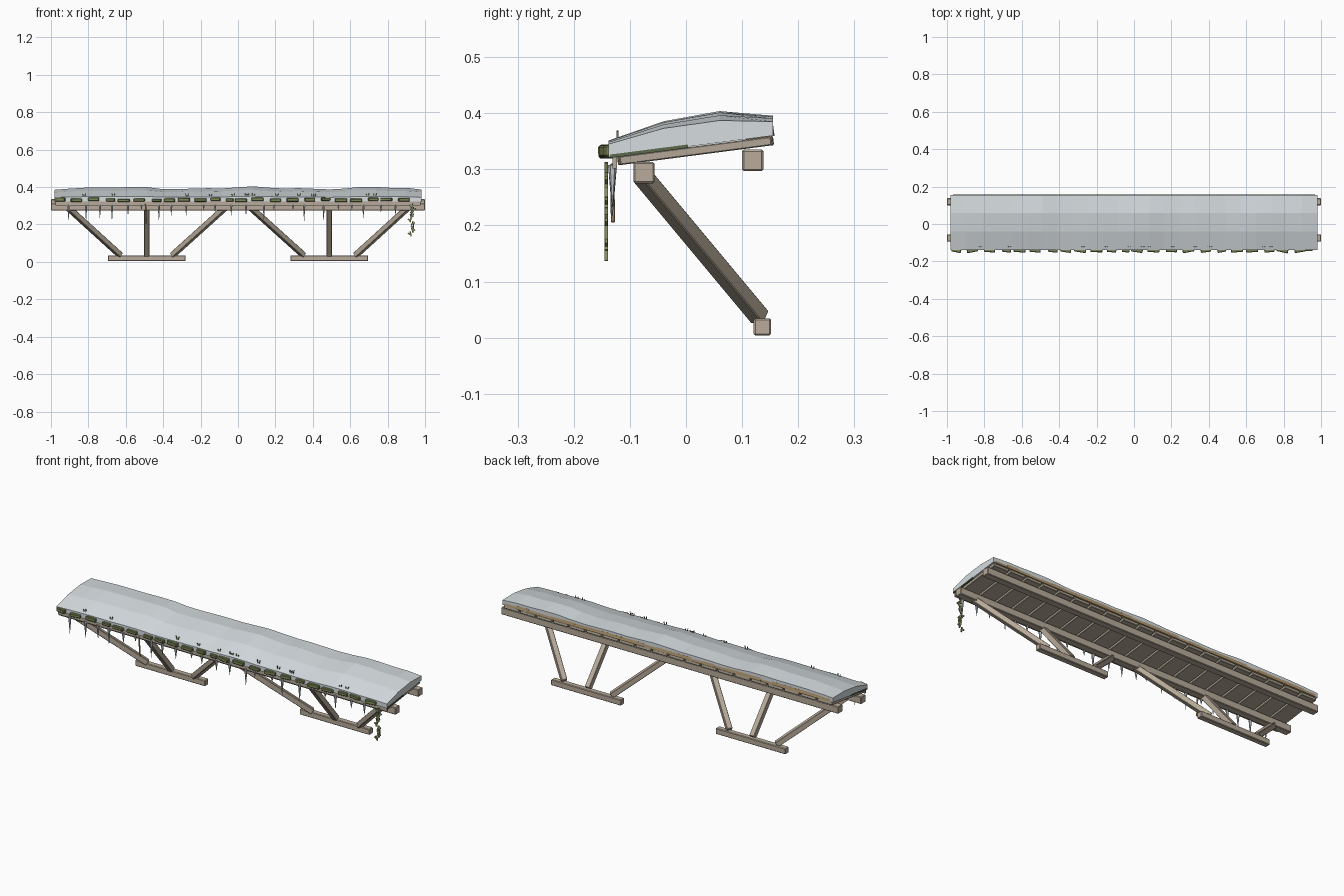
import bpy, bmesh, math, random
from mathutils import Vector, Matrix

random.seed(4)
if "Cube" in bpy.data.objects:
    bpy.data.objects.remove(bpy.data.objects["Cube"])


def material(name, r, g, b):
    m = bpy.data.materials.new(name)
    m.use_nodes = True
    m.diffuse_color = (r, g, b, 1)
    m.node_tree.nodes["Principled BSDF"].inputs["Base Color"].default_value = (r, g, b, 1)
    return m


SNOW = material("snow", 0.67, 0.72, 0.745)
WOOD = material("weathered wood", 0.48, 0.41, 0.325)
PLANK = material("plank wood", 0.45, 0.39, 0.31)
STRAW = material("dry straw", 0.46, 0.33, 0.17)
MOSS = material("moss", 0.20, 0.24, 0.09)
DARK_MOSS = material("dark moss", 0.11, 0.14, 0.07)
LEAF = material("vine green", 0.23, 0.29, 0.11)
ICE = material("ice", 0.54, 0.59, 0.62)


def finish(name, bm, mat, bevel=0):
    bmesh.ops.recalc_face_normals(bm, faces=bm.faces)
    mesh = bpy.data.meshes.new(name)
    bm.to_mesh(mesh)
    bm.free()
    mesh.materials.append(mat)
    ob = bpy.data.objects.new(name, mesh)
    bpy.context.collection.objects.link(ob)
    if bevel:
        mod = ob.modifiers.new("worn edges", "BEVEL")
        mod.width, mod.segments = bevel, 1
    return ob


def add_box(bm, centre, size, rot=None):
    m = Matrix.Translation(centre) @ (rot or Matrix()) @ Matrix.Diagonal((*size, 1))
    bmesh.ops.create_cube(bm, size=1, matrix=m)


def box(name, centre, size, mat, bevel=0, rot=None):
    bm = bmesh.new()
    add_box(bm, centre, size, rot)
    return finish(name, bm, mat, bevel)


def strut(name, start, end, width, mat):
    start, end = Vector(start), Vector(end)
    d = (end - start).normalized()
    side = d.cross(Vector((0, 0, 1))).normalized()
    rot = Matrix((side, d.cross(side), d)).transposed().to_4x4()
    return box(name, (start + end) / 2, (width, width, (end - start).length), mat, 0.002, rot)


# Long beams under the deck
box("front_beam", (0, -0.075, 0.294), (2, 0.038, 0.038), WOOD, 0.003)
box("back_beam", (0, 0.119, 0.316), (2, 0.038, 0.038), WOOD, 0.003)

# Two bracket frames, each with a wall rail and three braces
for side, s in (("right", -1), ("left", 1)):
    box(side + "_wall_rail", (s * 0.488, 0.136, 0.019), (0.415, 0.031, 0.031), WOOD, 0.003)
    for part, top, foot in (("inner", 0.07, 0.35), ("middle", 0.488, 0.488), ("outer", 0.907, 0.63)):
        strut(f"{side}_{part}_brace", (s * top, -0.078, 0.288), (s * foot, 0.132, 0.036), 0.028, WOOD)

# Sloping deck of cross planks
SLOPE = math.atan2(0.036, 0.277)
TILT = Matrix.Rotation(SLOPE, 4, "X")


def deck_top(y):
    return 0.342 + (y - 0.017) * math.tan(SLOPE)


bm = bmesh.new()
COUNT = 20
PITCH = 1.956 / COUNT
for i in range(COUNT):
    x = (i + 0.5 - COUNT / 2) * PITCH
    length = 0.277 + random.uniform(-0.006, 0.004)
    add_box(bm, (x, 0.017, 0.333), (PITCH - 0.009, length, 0.016), TILT)
finish("deck_planks", bm, PLANK, 0.002)
box("front_fascia", (0, -0.127, 0.314), (1.95, 0.008, 0.026), WOOD)

# Straw layer showing along the back edge
bm = bmesh.new()
for i in range(28):
    x = (i - 13.5) * 0.069
    add_box(bm, (x, 0.131, 0.365), (0.071, 0.049 + random.uniform(0, 0.003), 0.018), TILT)
finish("straw_layer", bm, STRAW)

# Undulating snow cover, lofted along the roof
PROFILE = ((-0.138, 0.345, 0.006), (-0.04, 0.373, 0.012), (0.06, 0.387, 0.016), (0.155, 0.385, 0.010))
bm = bmesh.new()
rings = []
SECTIONS = 24
for i in range(SECTIONS + 1):
    x = -0.98 + 1.96 * i / SECTIONS
    wave = 0.5 + 0.32 * math.sin(x * 9 + 1) + 0.18 * math.sin(x * 21) + random.uniform(-0.1, 0.1)
    back = deck_top(0.155) + 0.004 + 0.009 * abs(math.sin(x * 7))
    if i in (0, SECTIONS):
        wave, back = wave * (i == 0), deck_top(0.155)
    pts = [(x, y, z + lift * wave) for y, z, lift in PROFILE]
    pts += [(x, 0.155, back), (x, -0.138, deck_top(-0.138))]
    rings.append([bm.verts.new(p) for p in pts])
for a, b in zip(rings, rings[1:]):
    for j in range(len(a)):
        k = (j + 1) % len(a)
        bm.faces.new((a[j], b[j], b[k], a[k]))
bm.faces.new(rings[0])
bm.faces.new(rings[-1])
finish("snow_cover", bm, SNOW)

# Moss layer at the ends and clumps along the front edge
for side, s in (("right", -1), ("left", 1)):
    box(side + "_moss_edge", (s * 0.977, -0.066, deck_top(-0.066) + 0.001), (0.01, 0.14, 0.006), DARK_MOSS, 0, TILT)
bm = bmesh.new()
x = -0.95
while x < 0.96:
    w = random.uniform(0.04, 0.065)
    turn = Matrix.Rotation(random.uniform(-0.22, 0.22), 4, "Z")
    add_box(bm, (x, -0.141, 0.332 + random.uniform(-0.003, 0.003)), (w, 0.02, random.uniform(0.016, 0.021)), turn)
    x += w + random.uniform(0.015, 0.035)
finish("moss_clumps", bm, MOSS, 0.003)

# Small sprigs poking out of the snow
bm = bmesh.new()
for i in range(14):
    x = random.uniform(-0.95, 0.95)
    for step in (-1, 1):
        lean = Matrix.Rotation(step * random.uniform(0.1, 0.4), 4, "Y")
        add_box(bm, (x + step * 0.005, -0.122, 0.355), (0.003, 0.003, random.uniform(0.015, 0.03)), lean)
finish("moss_sprigs", bm, LEAF)

# Icicles along the front edge
bm = bmesh.new()
for i in range(24):
    x = -0.9 + i * 0.079 + random.uniform(-0.015, 0.015)
    h = random.choice((0.03, 0.045, 0.06, 0.075, 0.09))
    bmesh.ops.create_cone(bm, cap_ends=True, segments=6, radius1=0.008, radius2=0.0005, depth=h,
                          matrix=Matrix.Translation((x, -0.131, 0.308 - h / 2)) @ Matrix.Rotation(math.pi, 4, "X"))
finish("icicles", bm, ICE)
strut("hanging_straw", (-0.495, -0.132, 0.31), (-0.49, -0.13, 0.205), 0.007, STRAW)

# Hanging vine with leaves near the left end
bm = bmesh.new()
STEPS = 9
for i in range(STEPS):
    z = 0.3 - i * 0.0188
    x = 0.93 + 0.008 * math.sin(i * 1.3)
    lean = Matrix.Rotation(0.35 * math.cos(i * 1.3), 4, "Y")
    add_box(bm, (x, -0.142, z), (0.007, 0.006, 0.026), lean)
    s = 1 if i % 2 else -1
    add_box(bm, (x + s * 0.008, -0.142, z), (0.014, 0.004, 0.008), Matrix.Rotation(-s * 0.6, 4, "Y"))
finish("hanging_vine", bm, LEAF)
